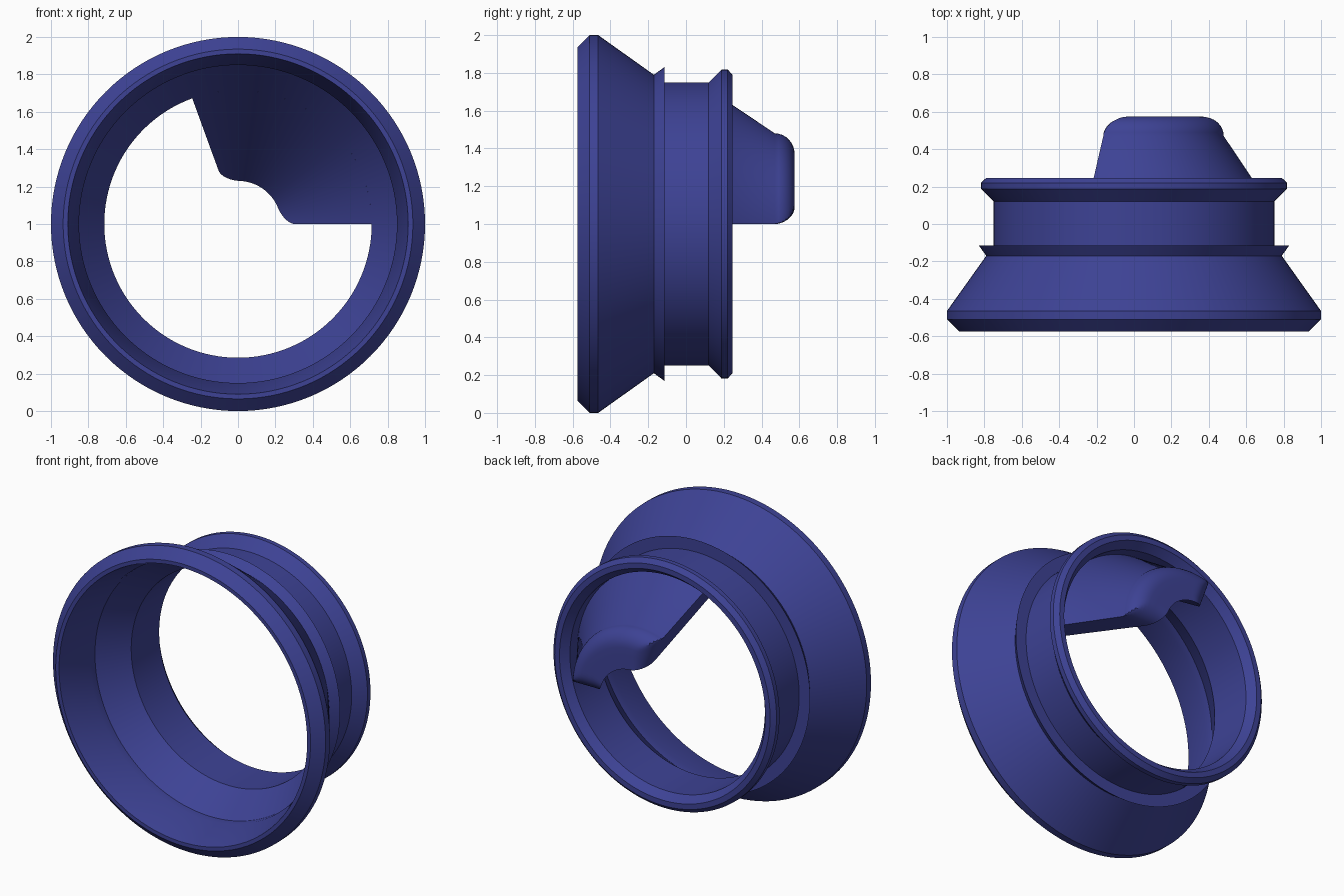
import bpy, bmesh, math

if "Cube" in bpy.data.objects:
    bpy.data.objects.remove(bpy.data.objects["Cube"])

blue = bpy.data.materials.new("navy blue plastic")
blue.diffuse_color = (0.047, 0.055, 0.30, 1)
blue.use_nodes = True
blue.node_tree.nodes["Principled BSDF"].inputs["Base Color"].default_value = blue.diffuse_color


def finish(name, bm, angle):
    """Turn a bmesh into a smooth-shaded object with sharp creases kept."""
    bmesh.ops.recalc_face_normals(bm, faces=bm.faces[:])
    mesh = bpy.data.meshes.new(name)
    bm.to_mesh(mesh)
    bm.free()
    mesh.materials.append(blue)
    obj = bpy.data.objects.new(name, mesh)
    bpy.context.collection.objects.link(obj)
    bpy.context.view_layer.objects.active = obj
    obj.select_set(True)
    bpy.ops.object.shade_smooth_by_angle(angle=math.radians(angle))
    obj.select_set(False)
    return obj


def loft(bm, sections, closed):
    """Skin matching closed (r, y) sections placed around the y axis at z = 1."""
    rings = [[bm.verts.new((r * math.cos(a), y, 1 + r * math.sin(a))) for r, y in pts]
             for a, pts in sections]
    n = len(rings[0])
    pairs = list(zip(rings, rings[1:] + rings[:1])) if closed else list(zip(rings, rings[1:]))
    for p, q in pairs:
        for i in range(n):
            j = (i + 1) % n
            bm.faces.new((p[i], p[j], q[j], q[i]))
    if not closed:
        bm.faces.new(rings[0])
        bm.faces.new(rings[-1])


# Flared ring: outer wall front to back, then inner wall back to front
ring_profile = [
    (0.935, -0.575), (1.0, -0.51), (1.0, -0.465), (0.79, -0.17), (0.83, -0.115),
    (0.75, -0.115), (0.75, 0.12), (0.818, 0.188), (0.818, 0.22), (0.79, 0.247),
    (0.755, 0.247), (0.715, 0.195), (0.715, -0.098), (0.85, -0.285),
    (0.85, -0.34), (0.91, -0.575),
]
SEG = 128
bm = bmesh.new()
loft(bm, [(2 * math.pi * k / SEG, ring_profile) for k in range(SEG)], True)
finish("flared_ring", bm, 15)

# Conical tab: thick sector whose top is rounded at the outer and end edges
SWEEP = math.radians(110)
FILLET, SHOULDER = 0.105, 0.47


def top_height(r, a):
    u = max(0, (r - 0.37) / 0.11)
    d = r * math.sin(min(a, SWEEP - a, math.pi / 2))
    v = max(0, 1 - d / FILLET)
    return SHOULDER + FILLET * math.sqrt(max(0, 1 - max(u, v) ** 2))


def tab_section(a):
    tip = top_height(0.27, a)
    r_in = 0.306 - 0.72 * (tip - SHOULDER)
    pts = [(0.735, -0.09), (0.715, -0.098), (r_in, tip)]
    pts += [(r_in + (0.37 - r_in) * t, top_height(r_in + (0.37 - r_in) * t, a))
            for t in (0.33, 0.66, 1)]
    for k in range(1, 9):
        r = 0.37 + 0.11 * math.sin(math.pi / 2 * k / 8)
        pts.append((r, top_height(r, a)))
    return pts + [(0.735, 0.09)]


EDGE = math.radians(24)
start = [EDGE * (1 - math.cos(math.pi / 2 * k / 12)) for k in range(13)]
middle = [EDGE + (SWEEP - 2 * EDGE) * k / 20 for k in range(1, 20)]
angles = start + middle + [SWEEP - a for a in reversed(start)]
bm = bmesh.new()
loft(bm, [(a, tab_section(a)) for a in angles], False)
finish("conical_tab", bm, 30)
